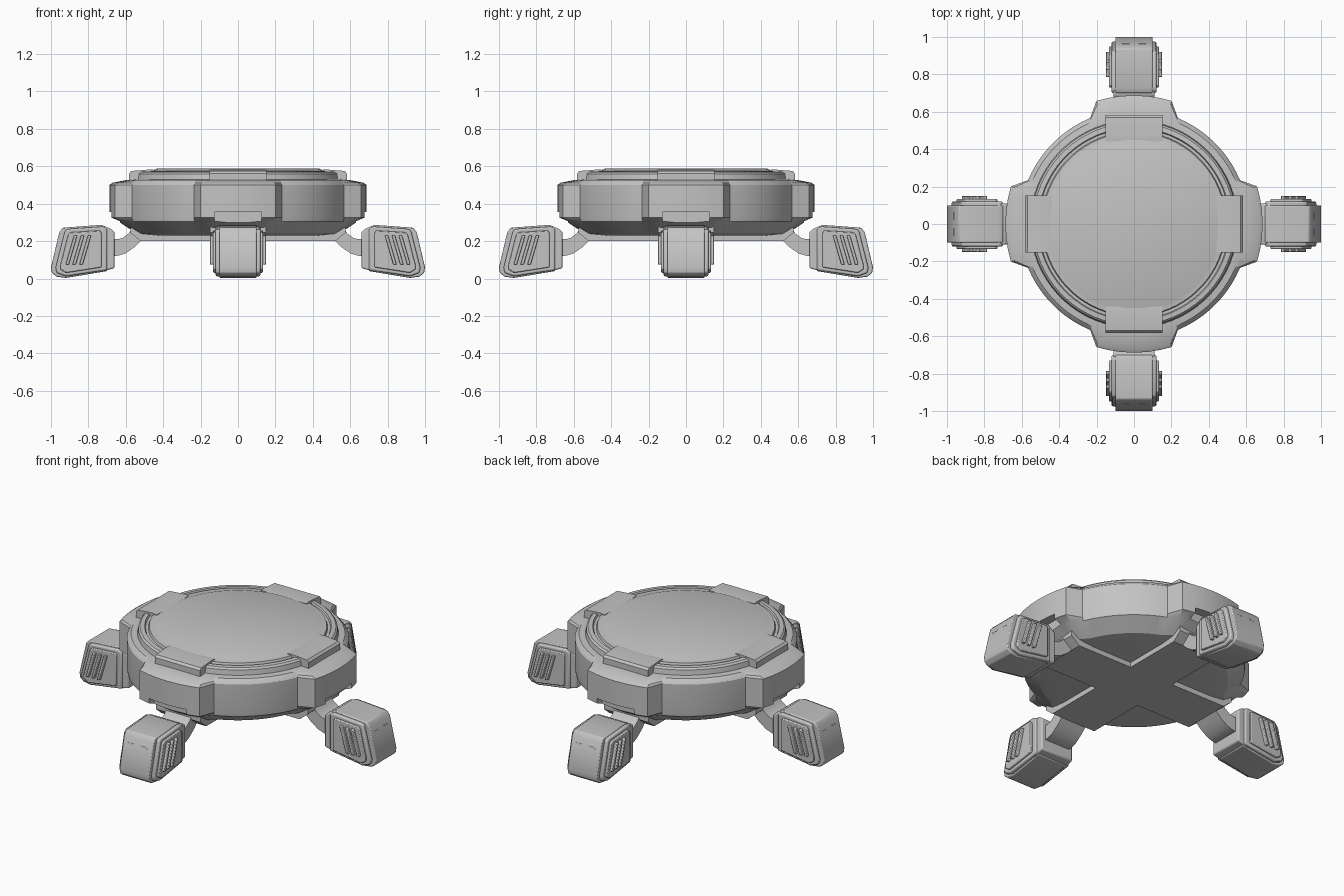
import bpy, bmesh, math
from mathutils import Matrix

cube = bpy.data.objects.get("Cube")
if cube:
    bpy.data.objects.remove(cube, do_unlink=True)

grey = bpy.data.materials.new("mid_grey")
grey.use_nodes = True
colour = (0.55, 0.55, 0.55, 1)
grey.diffuse_color = colour
grey.node_tree.nodes["Principled BSDF"].inputs["Base Color"].default_value = colour


def make(name, bm, bevel=0, angle=30):
    """Turn a bmesh into a smooth-shaded object with sharp edges kept."""
    bmesh.ops.recalc_face_normals(bm, faces=bm.faces)
    mesh = bpy.data.meshes.new(name)
    bm.to_mesh(mesh)
    bm.free()
    mesh.materials.append(grey)
    ob = bpy.data.objects.new(name, mesh)
    bpy.context.collection.objects.link(ob)
    smooth(ob, angle)
    if bevel:
        mod = ob.modifiers.new("rounded_edges", "BEVEL")
        mod.width = bevel
        mod.segments = 2
        mod.limit_method = "ANGLE"
    return ob


def smooth(ob, angle):
    bpy.ops.object.select_all(action="DESELECT")
    ob.select_set(True)
    bpy.context.view_layer.objects.active = ob
    bpy.ops.object.shade_smooth_by_angle(angle=math.radians(angle))


def prism(name, profile, half, turn=0, bevel=0, shift=0):
    """Extrude a radius/height profile sideways, then turn it about z."""
    bm = bmesh.new()
    rings = [[bm.verts.new((r, shift + s * half, z)) for r, z in profile] for s in (-1, 1)]
    bm.faces.new(rings[0])
    bm.faces.new(rings[1])
    n = len(profile)
    for i in range(n):
        j = (i + 1) % n
        bm.faces.new((rings[0][i], rings[0][j], rings[1][j], rings[1][i]))
    bm.transform(Matrix.Rotation(turn, 4, "Z"))
    return make(name, bm, bevel)


# Round body: each row is plain radius, radius at the four lugs, height
body_rows = [
    (0.45, 0.45, 0.23), (0.52, 0.54, 0.24), (0.61, 0.64, 0.305), (0.613, 0.688, 0.325),
    (0.613, 0.688, 0.50), (0.605, 0.67, 0.512), (0.59, 0.60, 0.526), (0.555, 0.555, 0.53),
    (0.55, 0.55, 0.56), (0.54, 0.54, 0.57), (0.515, 0.515, 0.572), (0.51, 0.51, 0.562),
    (0.495, 0.495, 0.562), (0.49, 0.49, 0.575), (0.46, 0.46, 0.577), (0.435, 0.435, 0.587),
]
lug_angles = [-17, -12, -6, 0, 6, 12, 17]
plain_angles = [22.5 + 5 * i for i in range(10)]
steps = [(a + 90 * q, a < 20) for q in range(4) for a in lug_angles + plain_angles]
bm = bmesh.new()
rings = []
for plain, lug, z in body_rows:
    ring = []
    for deg, on_lug in steps:
        r, a = (lug if on_lug else plain), math.radians(deg)
        ring.append(bm.verts.new((r * math.cos(a), r * math.sin(a), z)))
    rings.append(ring)
count = len(steps)
for low, high in zip(rings, rings[1:]):
    for i in range(count):
        j = (i + 1) % count
        bm.faces.new((low[i], low[j], high[j], high[i]))
bm.faces.new(rings[0])
bm.faces.new(rings[-1])
body = make("round_body", bm, angle=25)

# Recess under each lug
cutters = []
for k in range(4):
    cutter = prism("recess_cutter", [(0.63, 0.2), (0.8, 0.2), (0.8, 0.355), (0.63, 0.355)],
                   0.125, k * math.pi / 2)
    cutter.hide_render = True
    cutters.append(cutter)
    mod = body.modifiers.new("recess", "BOOLEAN")
    mod.operation = "DIFFERENCE"
    mod.solver = "EXACT"
    mod.object = cutter
bpy.context.view_layer.update()
cut_mesh = bpy.data.meshes.new_from_object(body.evaluated_get(bpy.context.evaluated_depsgraph_get()))
body.modifiers.clear()
body.data = cut_mesh
for cutter in cutters:
    bpy.data.objects.remove(cutter, do_unlink=True)
smooth(body, 25)

# Square hub in the middle of the belly cross
prism("belly_hub", [(-0.15, 0.2), (0.15, 0.2), (0.15, 0.26), (-0.15, 0.26)], 0.15)

clamp = [(0.44, 0.53), (0.582, 0.515), (0.582, 0.562), (0.57, 0.575), (0.47, 0.583), (0.44, 0.58)]
belly = [(0.15, 0.2), (0.52, 0.2), (0.575, 0.245), (0.575, 0.29), (0.15, 0.26)]
arm = [(0.50, 0.22), (0.55, 0.17), (0.60, 0.135), (0.64, 0.122), (0.69, 0.12), (0.69, 0.215),
       (0.65, 0.21), (0.62, 0.215), (0.585, 0.24), (0.56, 0.28), (0.5, 0.28)]
collar = [(0.66, 0.055), (0.74, 0.035), (0.74, 0.275), (0.69, 0.272), (0.66, 0.25)]
core = [(0.70, 0.04), (0.92, 0.003), (0.97, 0.01), (0.995, 0.03), (1.0, 0.06),
        (0.955, 0.25), (0.935, 0.272), (0.73, 0.287), (0.70, 0.275)]
rim = [(0.70, 0.045), (0.92, 0.012), (0.97, 0.03), (0.975, 0.06),
       (0.925, 0.255), (0.91, 0.265), (0.72, 0.278), (0.70, 0.265)]
panel = [(0.73, 0.06), (0.92, 0.03), (0.95, 0.05), (0.95, 0.07),
         (0.908, 0.235), (0.895, 0.247), (0.74, 0.257), (0.73, 0.245)]

for k, side in enumerate(("left", "back", "right", "front")):
    turn = k * math.pi / 2
    prism(side + "_top_clamp", clamp, 0.152, turn)
    prism(side + "_belly_arm", belly, 0.15, turn)
    prism(side + "_leg_arm", arm, 0.085, turn)
    prism(side + "_foot_collar", collar, 0.11, turn, 0.008)
    prism(side + "_foot", core, 0.1, turn, 0.006)
    prism(side + "_foot_rim", rim, 0.12, turn, 0.008)
    prism(side + "_foot_side_panel", panel, 0.133, turn, 0.005)
    # Slanted ribs on both sides of the foot
    for i in range(3):
        r = 0.785 + 0.037 * i
        rib = [(r + 0.045, 0.075), (r + 0.063, 0.075), (r + 0.018, 0.23), (r, 0.23)]
        prism(f"{side}_foot_rib_{i + 1}", rib, 0.15, turn, 0.004)
    # Small raised dashes on the toe
    dash = [(0.95, 0.207), (0.9665, 0.207), (0.9645, 0.215), (0.95, 0.215)]
    for s in (-1, 1):
        prism(side + "_toe_dash", dash, 0.02, turn, 0, s * 0.045)
